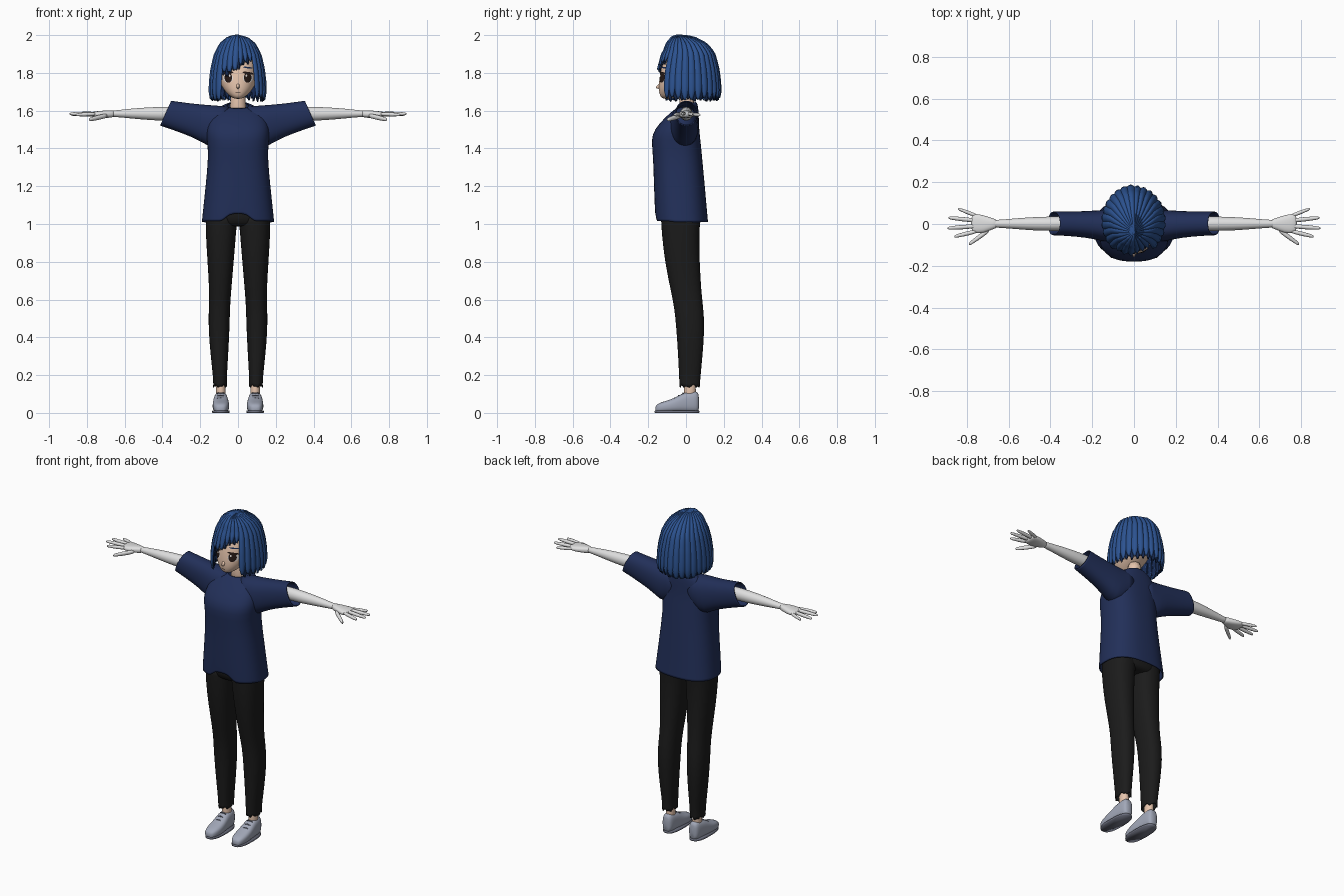
import bpy, bmesh, math, random
from mathutils import Vector
from mathutils.bvhtree import BVHTree

random.seed(4)
if "Cube" in bpy.data.objects:
    bpy.data.objects.remove(bpy.data.objects["Cube"])


def material(name, *rgb):
    m = bpy.data.materials.new(name)
    m.use_nodes = True
    m.diffuse_color = (*rgb, 1)
    bsdf = m.node_tree.nodes["Principled BSDF"]
    bsdf.inputs["Base Color"].default_value = (*rgb, 1)
    bsdf.inputs["Roughness"].default_value = 0.8
    return m


HAIR = material("hair blue", 0.025, 0.085, 0.28)
HAIR_DARK = material("hair shadow blue", 0.008, 0.022, 0.08)
SHIRT = material("shirt navy", 0.016, 0.029, 0.1)
TROUSERS = material("trouser black", 0.011, 0.011, 0.011)
SHOE = material("shoe grey", 0.36, 0.39, 0.48)
SOLE = material("sole grey", 0.15, 0.16, 0.21)
PALE = material("arm pale", 0.74, 0.74, 0.74)
SKIN = material("face skin", 0.8, 0.56, 0.42)
EYE = material("eye brown", 0.02, 0.01, 0.008)
WHITE = material("eye white", 0.8, 0.76, 0.74)


def finish(name, bm, mat, mirror=False, thick=0, subdiv=0):
    bmesh.ops.recalc_face_normals(bm, faces=bm.faces)
    mesh = bpy.data.meshes.new(name)
    bm.to_mesh(mesh)
    bm.free()
    mesh.materials.append(mat)
    mesh.shade_smooth()
    ob = bpy.data.objects.new(name, mesh)
    bpy.context.collection.objects.link(ob)
    if mirror:
        mod = ob.modifiers.new("mirror", 'MIRROR')
        mod.use_mirror_merge = False
    if subdiv:
        ob.modifiers.new("smooth", 'SUBSURF').levels = subdiv
        ob.modifiers["smooth"].render_levels = subdiv
    if thick:
        mod = ob.modifiers.new("cloth", 'SOLIDIFY')
        mod.thickness, mod.offset = thick, -1
    return ob


def loft(name, rings, mat, axis='z', power=2.0, segs=20, caps=True, edit=None,
         subdiv=1, **kw):
    """Skin rings of (position, a low, a high, b low, b high[, tilt])."""
    bm = bmesh.new()
    loops = []
    for n, (pos, a0, a1, b0, b1, *tilt) in enumerate(rings):
        loop = []
        for i in range(segs):
            t = math.tau * i / segs
            c, s = math.cos(t), math.sin(t)
            a = (a0 + a1) / 2 + (a1 - a0) / 2 * math.copysign(abs(c) ** (2 / power), c)
            off = (b1 - b0) / 2 * math.copysign(abs(s) ** (2 / power), s)
            b = (b0 + b1) / 2 + off
            p = pos + (tilt[0] * off if tilt else 0)
            co = Vector({'x': (p, a, b), 'y': (a, p, b), 'z': (a, b, p)}[axis])
            if edit:
                edit(co, n, i)
            loop.append(bm.verts.new(co))
        loops.append(loop)
    for l0, l1 in zip(loops, loops[1:]):
        for i in range(segs):
            j = (i + 1) % segs
            bm.faces.new((l0[i], l0[j], l1[j], l1[i]))
    if caps:
        bm.faces.new(loops[0])
        bm.faces.new(loops[-1])
    return finish(name, bm, mat, subdiv=subdiv, **kw)


# Shirt body, with a notch in the front hem
def hem_notch(co, n, i):
    if n < 2 and co.y < -0.08:
        co.z += 0.045 if abs(co.x) < 0.075 else 0.005


loft("shirt_body", [
    (1.01, -.192, .192, -.163, .117), (1.03, -.19, .19, -.165, .115),
    (1.2, -.172, .172, -.17, .1), (1.36, -.156, .156, -.174, .085),
    (1.45, -.165, .165, -.185, .076), (1.5, -.168, .168, -.168, .07),
    (1.56, -.152, .152, -.115, .068), (1.6, -.125, .125, -.078, .066, .1),
    (1.625, -.085, .085, -.055, .06, .25), (1.63, -.058, .058, -.046, .052, .35)],
    SHIRT, power=2.5, segs=36, caps=False, edit=hem_notch, thick=.006)
loft("sleeves", [
    (.05, -.08, .066, 1.46, 1.622), (.13, -.09, .068, 1.39, 1.63),
    (.19, -.072, .065, 1.435, 1.633), (.28, -.06, .06, 1.475, 1.643),
    (.37, -.055, .06, 1.515, 1.652, -.4), (.383, -.055, .06, 1.52, 1.653, -.44)],
    SHIRT, axis='x', power=2.3, caps=False, mirror=True, thick=.006)


# Trousers, with ragged cuffs
def ragged(co, n, i):
    if n == 0:
        co.z += (0, .035, .008, .022)[i % 4]


loft("trouser_legs", [
    (.125, .058, .132, -.035, .075), (.17, .06, .13, -.036, .075),
    (.3, .052, .145, -.042, .088), (.45, .044, .158, -.052, .1),
    (.56, .042, .155, -.063, .092), (.64, .036, .152, -.08, .082),
    (.8, .022, .162, -.113, .073), (.95, .01, .172, -.13, .07),
    (1.06, .0, .172, -.135, .08)],
    TROUSERS, caps=False, edit=ragged, mirror=True, power=2.3, thick=.004)
loft("trouser_seat", [(.985, -.12, .12, -.1, .06), (1.0, -.16, .16, -.13, .078),
                      (1.06, -.172, .172, -.14, .09), (1.15, -.15, .15, -.13, .08)],
     TROUSERS, power=2.4)

# Ankles and shoes
loft("ankles", [(.06, .062, .118, -.012, .055), (.11, .066, .116, -.01, .052),
                (.2, .066, .118, -.01, .052)], SKIN, mirror=True)
loft("shoes", [
    (-.163, .075, .11, .004, .035), (-.15, .058, .125, .002, .05),
    (-.11, .046, .135, .002, .063), (-.06, .046, .135, .002, .078),
    (-.015, .052, .131, .002, .108), (.02, .055, .127, .002, .112),
    (.055, .058, .124, .002, .118), (.07, .07, .112, .006, .1)],
    SHOE, axis='y', power=2.7, mirror=True)
loft("shoe_soles", [(0, .045, .136, -.165, .07), (.006, .044, .137, -.166, .071),
                    (.012, .045, .136, -.165, .07)],
     SOLE, power=2.6, mirror=True, subdiv=0)
for n, (y, z) in enumerate([(-.065, .077), (-.042, .09), (-.02, .104)]):
    loft(f"shoe_laces_{n + 1}", [(.07, y, y + .008, z - .006, z + .003),
                                 (.092, y, y + .008, z, z + .007),
                                 (.114, y, y + .008, z - .006, z + .003)],
         SOLE, axis='x', segs=8, mirror=True)

# Arms, palms and fingers
loft("arms", [
    (.25, -.035, .038, 1.545, 1.622), (.4, -.033, .036, 1.546, 1.621),
    (.47, -.032, .034, 1.55, 1.618), (.56, -.025, .028, 1.558, 1.612),
    (.64, -.018, .02, 1.566, 1.602), (.69, -.017, .02, 1.568, 1.6)],
    PALE, axis='x', mirror=True)
loft("palms", [
    (.65, -.018, .02, 1.567, 1.601), (.68, -.026, .028, 1.562, 1.602),
    (.72, -.045, .043, 1.56, 1.6), (.76, -.044, .05, 1.564, 1.596),
    (.78, -.038, .046, 1.57, 1.592)], PALE, axis='x', power=2.4, mirror=True)


def finger(name, base, tip, r):
    base, tip = Vector(base), Vector(tip)
    rings = []
    for t, k in ((0, 1), (.3, 1), (.5, 1.1), (.75, .9), (.93, .8), (1, .4)):
        p = base.lerp(tip, t)
        rings.append((p.x, p.y - r * k, p.y + r * k, p.z - r * k, p.z + r * k))
    loft(name, rings, PALE, axis='x', segs=10, mirror=True)


finger("index_fingers", (.75, -.034, 1.583), (.86, -.06, 1.578), .0105)
finger("middle_fingers", (.75, -.01, 1.585), (.893, -.02, 1.583), .0105)
finger("ring_fingers", (.75, .016, 1.583), (.888, .03, 1.58), .0105)
finger("little_fingers", (.75, .038, 1.58), (.842, .073, 1.577), .0095)
finger("thumbs", (.69, -.026, 1.575), (.79, -.097, 1.552), .013)

# Neck, head and nose
loft("neck", [(1.56, -.055, .055, -.035, .05), (1.62, -.04, .04, -.032, .043),
              (1.72, -.04, .04, -.04, .045)], SKIN)
head = loft("head", [
    (1.662, -.018, .018, -.122, -.06), (1.677, -.045, .045, -.138, -.03),
    (1.715, -.082, .082, -.146, .04), (1.77, -.103, .103, -.142, .1),
    (1.83, -.108, .108, -.132, .125), (1.89, -.098, .098, -.108, .12),
    (1.935, -.075, .075, -.075, .08), (1.965, -.03, .03, -.03, .03)],
    SKIN, segs=28, power=2.15, subdiv=2)
loft("nose", [(-.16, -.002, .002, 1.72, 1.726), (-.15, -.008, .008, 1.716, 1.735),
              (-.13, -.014, .014, 1.71, 1.76)], SKIN, axis='y', segs=10)

# Painted face details, laid onto the head
bpy.context.view_layer.update()
face_tree = BVHTree.FromObject(head, bpy.context.evaluated_depsgraph_get())


def decal(name, x, z, rx, rz, mat, lift, slope=0, mirror=True):
    bm = bmesh.new()

    def put(px, pz):
        pz += slope * (px - x)
        hit = face_tree.ray_cast(Vector((px, -1, pz)), Vector((0, 1, 0)))[0]
        return bm.verts.new((px, hit.y - lift, pz))

    segs = 20
    mid = put(x, z)
    loops = [[put(x + rx * k * math.cos(math.tau * i / segs),
                  z + rz * k * math.sin(math.tau * i / segs)) for i in range(segs)]
             for k in (.35, .7, 1)]
    for i in range(segs):
        j = (i + 1) % segs
        bm.faces.new((mid, loops[0][i], loops[0][j]))
        for l0, l1 in zip(loops, loops[1:]):
            bm.faces.new((l0[i], l1[i], l1[j], l0[j]))
    ob = finish(name, bm, mat, mirror=mirror)
    if sum((p.normal.y for p in ob.data.polygons)) > 0:
        ob.data.flip_normals()


decal("eye_whites", .053, 1.773, .027, .025, WHITE, .002)
decal("irises", .051, 1.775, .02, .027, EYE, .004)
decal("eye_glints", .044, 1.785, .005, .006, WHITE, .006)
decal("upper_lashes", .054, 1.799, .03, .006, EYE, .006, -.15)
decal("eyebrows", .052, 1.828, .026, .004, HAIR_DARK, .003, -.1)
decal("mouth", 0, 1.695, .014, .002, EYE, .002, mirror=False)

# Bob hair: overlapping locks fanned from the crown, shorter over the face
PROFILE = [(0, 2.0), (.35, 1.987), (.62, 1.953), (.82, 1.895),
           (.935, 1.82), (.985, 1.755), (1, 1.7), (.95, 1.655)]


def bob_point(angle, t, scale):
    f = min(t, .9999) * (len(PROFILE) - 1)
    i = int(f)
    (r0, z0), (r1, z1) = PROFILE[i], PROFILE[i + 1]
    f -= i
    r = (r0 + (r1 - r0) * f) * scale
    cy = -.04 + .052 * min(1, r * 1.3)
    return Vector((.15 * r * math.sin(angle), cy - .17 * r * math.cos(angle),
                   z0 + (z1 - z0) * f - (1 - scale) * .12))


def bob_layer(name, mat, scale, phase, count, rows=18, cols=8):
    bm = bmesh.new()
    step = math.tau / count
    for k in range(count):
        mid = (k + phase) * step
        turn = math.remainder(mid, math.tau)
        fringe = abs(turn) < math.radians(40)
        end = .56 - .12 * math.sin(turn) if fringe else .975
        end += random.uniform(-.03, .025)
        grid = []
        for r in range(rows + 1):
            t = end * r / rows
            tip = max(0, (r / rows - .78) / .22)
            width = step * .58 * (1 - .75 * tip ** 1.6)
            line = []
            for c in range(cols + 1):
                u = 2 * c / cols - 1
                bulge = 1 + .055 * (1 - u * u) - .035
                line.append(bm.verts.new(bob_point(mid + u * width, t, scale * bulge)))
            grid.append(line)
        for g0, g1 in zip(grid, grid[1:]):
            for c in range(cols):
                bm.faces.new((g0[c], g1[c], g1[c + 1], g0[c + 1]))
    bmesh.ops.remove_doubles(bm, verts=bm.verts, dist=1e-5)
    finish(name, bm, mat, thick=.004)


bob_layer("hair_locks", HAIR, 1.0, .5, 28)
bob_layer("hair_under_locks", HAIR_DARK, .95, 0, 28)
